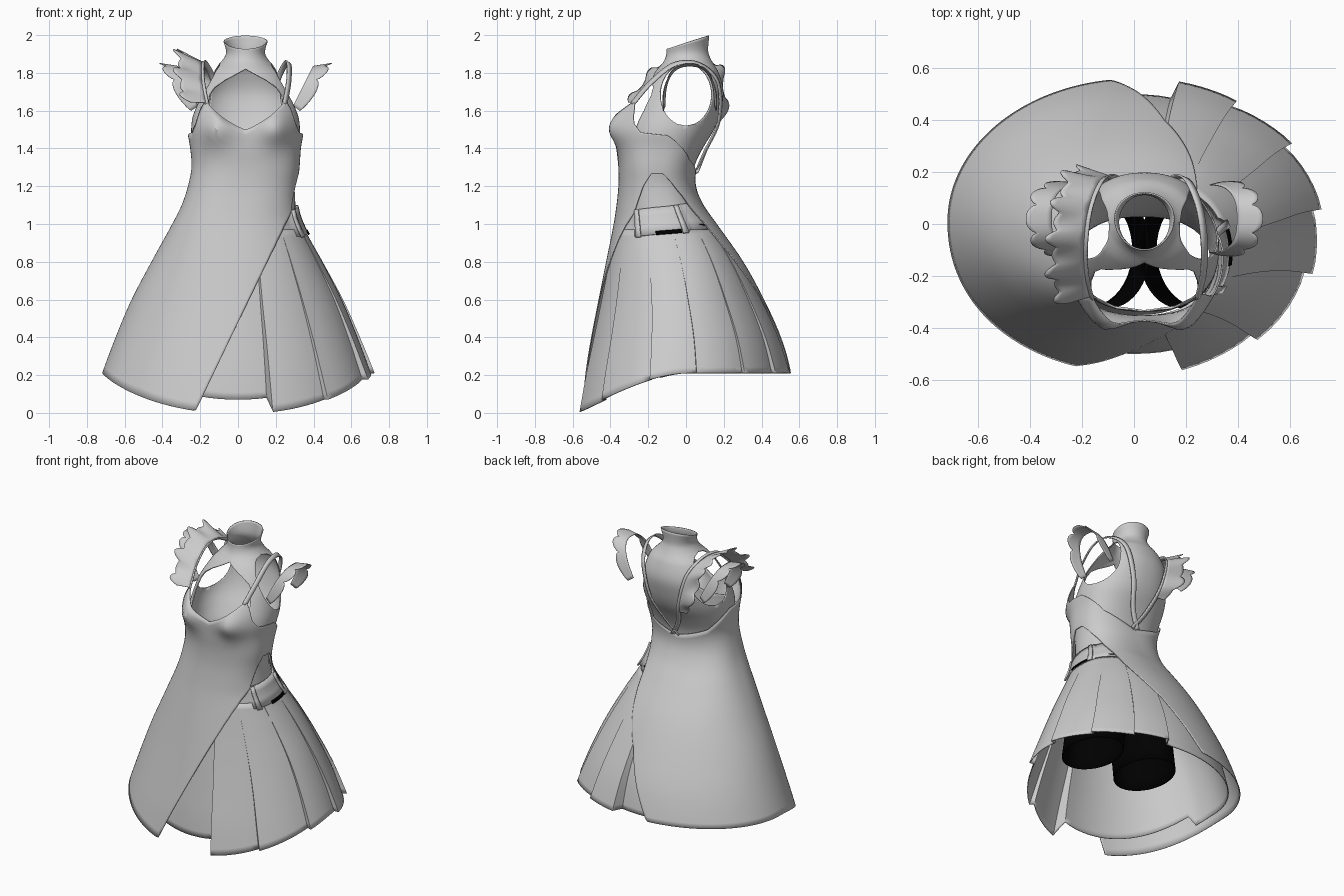
import bpy, bmesh, math
from mathutils import Vector

cube = bpy.data.objects.get("Cube")
if cube:
    bpy.data.objects.remove(cube)


def material(name, rgb):
    m = bpy.data.materials.new(name)
    m.use_nodes = True
    m.diffuse_color = (*rgb, 1)
    m.node_tree.nodes["Principled BSDF"].inputs["Base Color"].default_value = (*rgb, 1)
    return m


GREY = material("grey cloth", (0.6, 0.6, 0.6))
BLACK = material("black cloth", (0, 0, 0))
MID = 0.04  # the bodice sits slightly to one side of the skirt
PARTS = []

# Body profiles: height, centre x, half width, front y, back y, squareness
BODY = [(0, 0, .79, -.572, .6, 2), (.2, 0, .72, -.54, .56, 2), (.4, 0, .645, -.5, .5, 2),
        (.6, 0, .56, -.46, .41, 2), (.8, 0, .455, -.42, .3, 2.1), (1, 0, .345, -.38, .16, 2.3),
        (1.1, .01, .305, -.365, .09, 2.4), (1.2, .025, .287, -.355, .05, 2.4),
        (1.3, MID, .283, -.355, .055, 2.4), (1.4, MID, .29, -.365, .1, 2.4),
        (1.5, MID, .305, -.37, .15, 2.4), (1.6, MID, .298, -.35, .18, 2.4),
        (1.7, MID, .28, -.3, .2, 2.4)]
SHIRT = [(1, 0, .31, -.35, .13, 2.2), (1.2, .025, .272, -.335, .035, 2.3),
         (1.3, MID, .27, -.335, .04, 2.3), (1.4, MID, .277, -.335, .085, 2.3),
         (1.5, MID, .285, -.33, .145, 2.2), (1.6, MID, .272, -.29, .18, 2.2),
         (1.7, MID, .245, -.235, .195, 2.2), (1.8, MID, .195, -.165, .17, 2.1),
         (1.86, MID, .125, -.115, .135, 2), (1.91, MID, .1, -.1, .115, 2),
         (2, MID, .127, -.105, .12, 2)]


def smooth_row(table, z):
    """Cubic interpolation of a table along its first column."""
    n = len(table)
    i = max(j for j in range(n - 1) if table[j][0] <= z or j == 0)
    a, b = table[i], table[i + 1]
    lo, hi = table[max(i - 1, 0)], table[min(i + 2, n - 1)]
    h = b[0] - a[0]
    t = min(max((z - a[0]) / h, 0), 1)
    out = []
    for c in range(1, len(a)):
        ma = (b[c] - lo[c]) / (b[0] - lo[0]) * h
        mb = (hi[c] - a[c]) / (hi[0] - a[0]) * h
        d = b[c] - a[c]
        out.append(a[c] + t * ma + t * t * (3 * d - 2 * ma - mb) + t ** 3 * (ma + mb - 2 * d))
    return out


def linear(keys, v):
    for (a, p), (b, q) in zip(keys, keys[1:]):
        if v <= b:
            return p + (q - p) * max(0, (v - a) / (b - a))
    return keys[-1][1]


def power(v, e):
    return math.copysign(abs(v) ** e, v)


def clamp(v):
    return max(-1, min(1, v))


def body(table, deg, z, k=1.0):
    cx, rx, yf, yb, p = smooth_row(table, z)
    c, s = math.cos(math.radians(deg)), math.sin(math.radians(deg))
    x = cx + k * rx * power(c, 2 / p)
    y = (yf + yb) / 2 + k * (yb - yf) / 2 * power(s, 2 / p)
    if table is BODY and s < 0:  # bust
        y -= .065 * -s * math.exp(-((abs(x - MID) - .17) / .09) ** 2 - ((z - 1.51) / .09) ** 2)
    return (x, y, z)


def angle_at_y(table, y, z):
    cx, rx, yf, yb, p = smooth_row(table, z)
    return math.degrees(math.asin(power(clamp((2 * y - yf - yb) / (yb - yf)), p / 2)))


def angle_at_x(table, x, z):
    cx, rx, yf, yb, p = smooth_row(table, z)
    return -math.degrees(math.acos(power(clamp((x - cx) / rx), p / 2)))


def cloth(name, patches, mat=GREY, thick=.006):
    """Cloth mesh from patches, each a two-way function over two lists."""
    bm = bmesh.new()
    for us, vs, f in patches:
        g = [[bm.verts.new(f(u, v)) for v in vs] for u in us]
        for r, q in zip(g, g[1:]):
            for j in range(len(vs) - 1):
                bm.faces.new((r[j], q[j], q[j + 1], r[j + 1]))
    bmesh.ops.remove_doubles(bm, verts=bm.verts, dist=.0002)
    bmesh.ops.recalc_face_normals(bm, faces=bm.faces)
    me = bpy.data.meshes.new(name)
    bm.to_mesh(me)
    bm.free()
    me.materials.append(mat)
    ob = bpy.data.objects.new(name, me)
    bpy.context.collection.objects.link(ob)
    mod = ob.modifiers.new("cloth", "SOLIDIFY")
    mod.thickness, mod.offset = thick, 0
    PARTS.append(ob)


def steps(a, b, n):
    return [a + (b - a) * i / n for i in range(n + 1)]


def hem(deg):
    s = math.sin(math.radians(deg))
    return .21 - (.215 * abs(s) ** 1.8 if s < 0 else 0)


# Wrap apron: straight front edge, arch at the side, curved back edge
OPENING = [(angle_at_x(BODY, -.23 + .48 * z, z), z) for z in steps(.01, 1.06, 14)]
OPENING += [(-17, 1.2), (-6, 1.265), (6, 1.265), (18, 1.22), (32, 1.15), (48, 1.0), (78, .6), (97, .21)]
NECKLINE = [(0, 1.5), (20, 1.565), (43, 1.655), (50, 1.61), (57, 1.53), (66, 1.485), (92, 1.47),
            (135, 1.34), (180, 1.27)]


def apron(deg, v):
    lo = linear(OPENING, deg) if OPENING[0][0] < deg < 97 else hem(deg)
    from_front = abs(deg + 90)
    hi = linear(NECKLINE, min(from_front, 360 - from_front))
    return body(BODY, deg, lo + (hi - lo) * v)


cloth("wrap_apron", [(steps(-180, 180, 240), steps(0, 1, 36), apron)])


# Halter shirt: back and two front strips, joined below the armholes and at the collar
def armhole(z, side):
    return angle_at_y(SHIRT, side * .135 * math.sqrt(max(0, 1 - ((z - 1.685) / .165) ** 2)), z)


KEYHOLE = [(1.4, 0), (1.45, .21), (1.6, .205), (1.68, .19), (1.72, .165), (1.76, .11), (1.8, .035), (1.82, 0)]


def shirt_point(a, z):
    if z > 1.85:  # the collar rim rises to the back
        z = 1.85 + (z - 1.85) / .15 * (.112 + .035 * math.sin(math.radians(a)))
    return body(SHIRT, a, z)


def shirt_back(u, z):
    a = armhole(z, 1)
    return shirt_point(a + (180 - 2 * a) * u, z)


def shirt_front(side):
    def strip(u, z):
        edge = angle_at_x(SHIRT, MID + linear(KEYHOLE, z), z) if 1.4 < z < 1.82 else -90
        a = edge + (armhole(z, -1) - edge) * u
        return shirt_point(a if side > 0 else 180 - a, z)
    return strip


heights = steps(1, 1.5, 20) + steps(1.52, 1.85, 33) + steps(1.865, 2, 9)
cloth("halter_shirt", [(steps(0, 1, 40), heights, shirt_back),
                       (steps(0, 1, 14), heights, shirt_front(1)),
                       (steps(0, 1, 14), heights, shirt_front(-1))])

# Pleated skirt: each pleat tapers inward, then steps out
PLEATS = [-76.5, -52, -21, 5, 33, 57, 76]
folds = [(a, .89) for a in steps(77, 283, 48)]
for a, b in zip(PLEATS, PLEATS[1:]):
    folds += [(a + (b - a) * t, 1.01 - .045 * t * (b < 70)) for t in steps(0, 1, 6)]
folds.append(folds[0])


def skirt(fold, v):
    a, k = fold
    low = hem(a) + (.075 if k < .9 and a > 200 else 0)
    z = .97 + (low - .97) * v
    return body(BODY, a, z, .975 + (k - .975) * v)


cloth("pleated_skirt", [(folds, steps(0, 1, 24), skirt)])


# Waistband with belt loops and a dark trim
def band(scale):
    def point(a, z):
        k = scale if -36 < a < 24 else .955
        return body(BODY, a, z + .03 * math.sin(math.radians(a)), k)
    return point


cloth("waistband", [(steps(-180, 180, 90), [.95, 1.0, 1.05, 1.09], band(.99))], thick=.012)
for i, a in enumerate((-29, 17)):
    cloth("belt_loop_%d" % (i + 1), [([a - 3, a + 3], [.945, 1.0, 1.05, 1.09], band(1.025))], thick=.01)
cloth("dark_trim", [(steps(-10, 13, 6), [.948, .966], band(1.015))], BLACK)


# Dark shorts, open at the legs
def leg(side):
    def point(a, z):
        t = (1 - z) / .63
        return (.04 + side * (.13 + .08 * t) + (.15 + .016 * t) * math.cos(math.radians(a)),
                -.1 + .22 * math.sin(math.radians(a)), z)
    return point


for side, label in ((1, "left"), (-1, "right")):
    cloth("shorts_leg_" + label, [(steps(0, 360, 40), steps(.37, 1, 8), leg(side))], BLACK)

# Shoulder straps that meet at the back
STRAP = [(.207, -.285, 1.635), (.228, -.185, 1.75), (.23, -.06, 1.845), (.21, .07, 1.845),
         (.165, .17, 1.75), (.11, .175, 1.55), (.05, .1, 1.38), (-.02, .055, 1.27)]
PATH = [(i, *p) for i, p in enumerate(STRAP)]


def strap_frame(t, side):
    p = Vector(smooth_row(PATH, t))
    q = Vector(smooth_row(PATH, min(t + .05, 7)))
    r = Vector(smooth_row(PATH, max(t - .05, 0)))
    along = (q - r).normalized()
    out = (p - Vector((0, -.06, 1.55))).normalized()
    across = along.cross(out).normalized()
    flip = Vector((side, 1, 1))
    return p * flip + Vector((MID, 0, 0)), across * flip, out * flip


def strap(side):
    def point(t, w):
        p, across, out = strap_frame(t, side)
        return p + across * w
    return point


# Scalloped arch that flares out from each shoulder
def wing(side):
    def point(a, v):
        s = abs(math.sin(math.radians(a))) ** .75
        w = v * (.65 + .4 * abs(math.sin(math.radians(a * 5))) ** .6)
        return (MID + side * (.252 + .105 * s + w * (.055 + .04 * s)),
                .02 + (.13 + .015 * w) * power(math.cos(math.radians(a)), .8),
                1.625 + .21 * s + w * (.055 * s - .04))
    return point


for side, label in ((1, "left"), (-1, "right")):
    cloth("strap_" + label, [(steps(0, 7, 56), [-.015, .015], strap(side))], thick=.008)
    cloth("wing_frill_" + label, [(steps(0, 180, 90), steps(0, 1, 5), wing(side))], thick=.004)


# Gathered ruffle on the right strap
def ruffle(t, v):
    p, across, out = strap_frame(t, -1)
    wave = math.sin(t * math.pi * 2.2)
    reach = v * (.11 + .03 * abs(wave)) * min(1, .6 + t, .4 + (5.6 - t) * .6)
    lean = Vector((-1, p.y + .03, .45 * math.sin(math.pi * t / 5.4)))
    return p + lean * reach + out * (.022 * wave * v)


cloth("gathered_ruffle", [(steps(.05, 5.35, 150), steps(0, 1, 6), ruffle)], thick=.004)

# Smooth shading with sharp folds
bpy.ops.object.select_all(action="DESELECT")
for ob in PARTS:
    ob.select_set(True)
bpy.context.view_layer.objects.active = PARTS[0]
bpy.ops.object.shade_smooth_by_angle(angle=math.radians(35))
